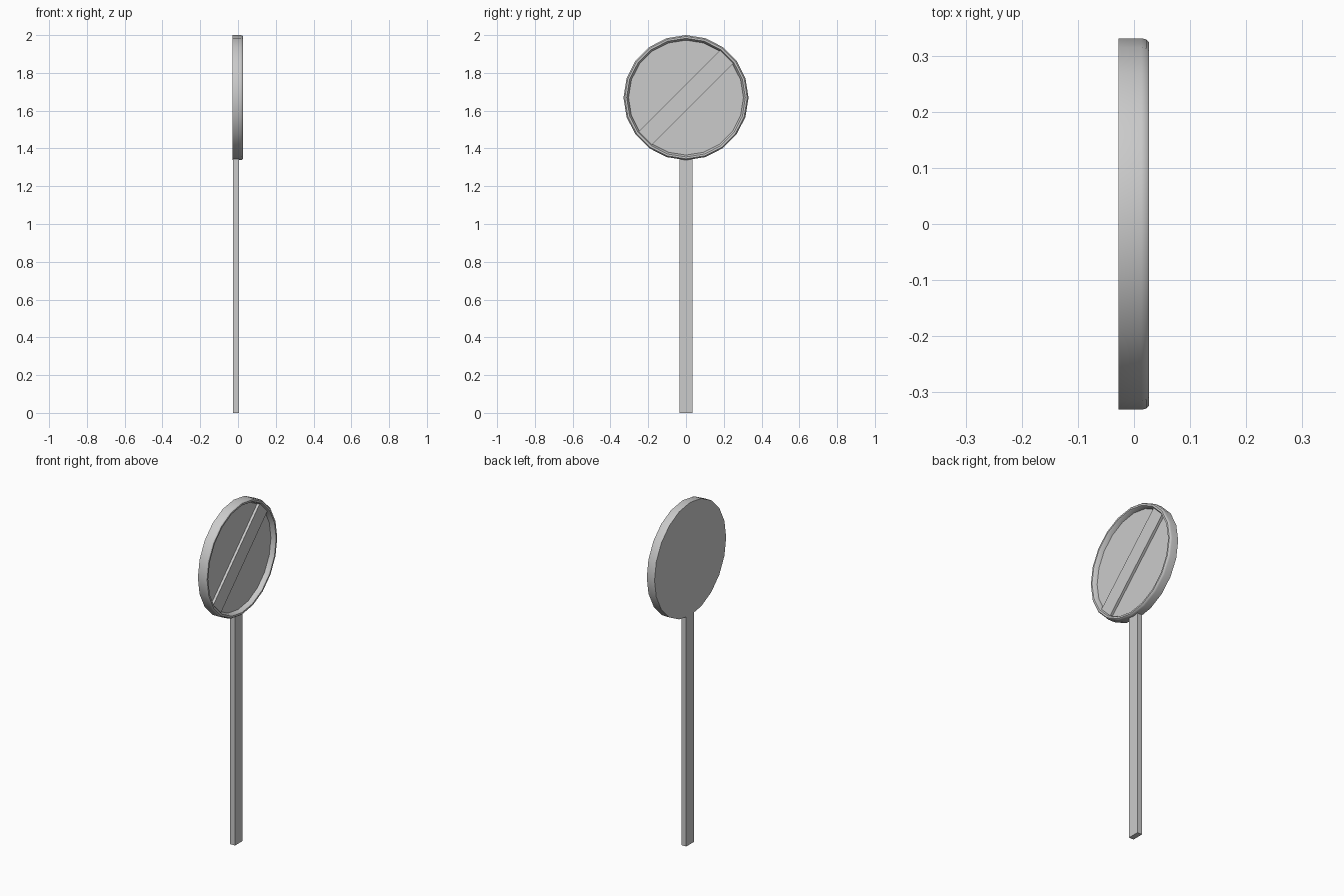
import bpy, bmesh, math
from mathutils import Matrix, Vector

cube = bpy.data.objects.get("Cube")
if cube:
    bpy.data.objects.remove(cube, do_unlink=True)

SIDES = 20
CENTRE_Z = 1.669

grey = bpy.data.materials.new("plain_grey")
grey.use_nodes = True
grey.diffuse_color = (0.6, 0.6, 0.6, 1)
grey.node_tree.nodes["Principled BSDF"].inputs["Base Color"].default_value = (0.6, 0.6, 0.6, 1)


def finish(name, bm):
    bmesh.ops.recalc_face_normals(bm, faces=bm.faces)
    mesh = bpy.data.meshes.new(name)
    bm.to_mesh(mesh)
    bm.free()
    mesh.materials.append(grey)
    obj = bpy.data.objects.new(name, mesh)
    bpy.context.collection.objects.link(obj)
    return obj


def box(name, size, centre, tilt=0):
    bm = bmesh.new()
    matrix = (Matrix.Translation(centre) @ Matrix.Rotation(tilt, 4, 'X')
              @ Matrix.Diagonal((*size, 1)))
    bmesh.ops.create_cube(bm, size=1, matrix=matrix)
    return finish(name, bm)


def disc(name, profile):
    """Turn (x, radius) points about the x axis and cap both ends."""
    bm = bmesh.new()
    rings = []
    for x, r in profile:
        angles = [2 * math.pi * i / SIDES for i in range(SIDES)]
        rings.append([bm.verts.new((x, r * math.sin(a), CENTRE_Z + r * math.cos(a)))
                      for a in angles])
    for a, b in zip(rings, rings[1:]):
        for i in range(SIDES):
            j = (i + 1) % SIDES
            bm.faces.new((a[i], a[j], b[j], b[i]))
    bm.faces.new(rings[0])
    bm.faces.new(rings[-1])
    return finish(name, bm)


# Round sign with a softened rim and a recessed face
sign = disc("sign_disc", [(-0.028, 0.331), (0.013, 0.331), (0.022, 0.329),
                          (0.027, 0.324), (0.027, 0.314), (0.022, 0.310),
                          (0.0, 0.304)])
bpy.ops.object.select_all(action='DESELECT')
sign.select_set(True)
bpy.context.view_layer.objects.active = sign
bpy.ops.object.shade_smooth_by_angle(angle=math.radians(40))

# Raised diagonal bar in the recess
box("diagonal_bar", (0.024, 0.608, 0.10), Vector((0.003, 0, CENTRE_Z)), math.radians(45))

# Flat post
box("post", (0.031, 0.07, 1.355), Vector((-0.0105, 0, 0.6775)))
